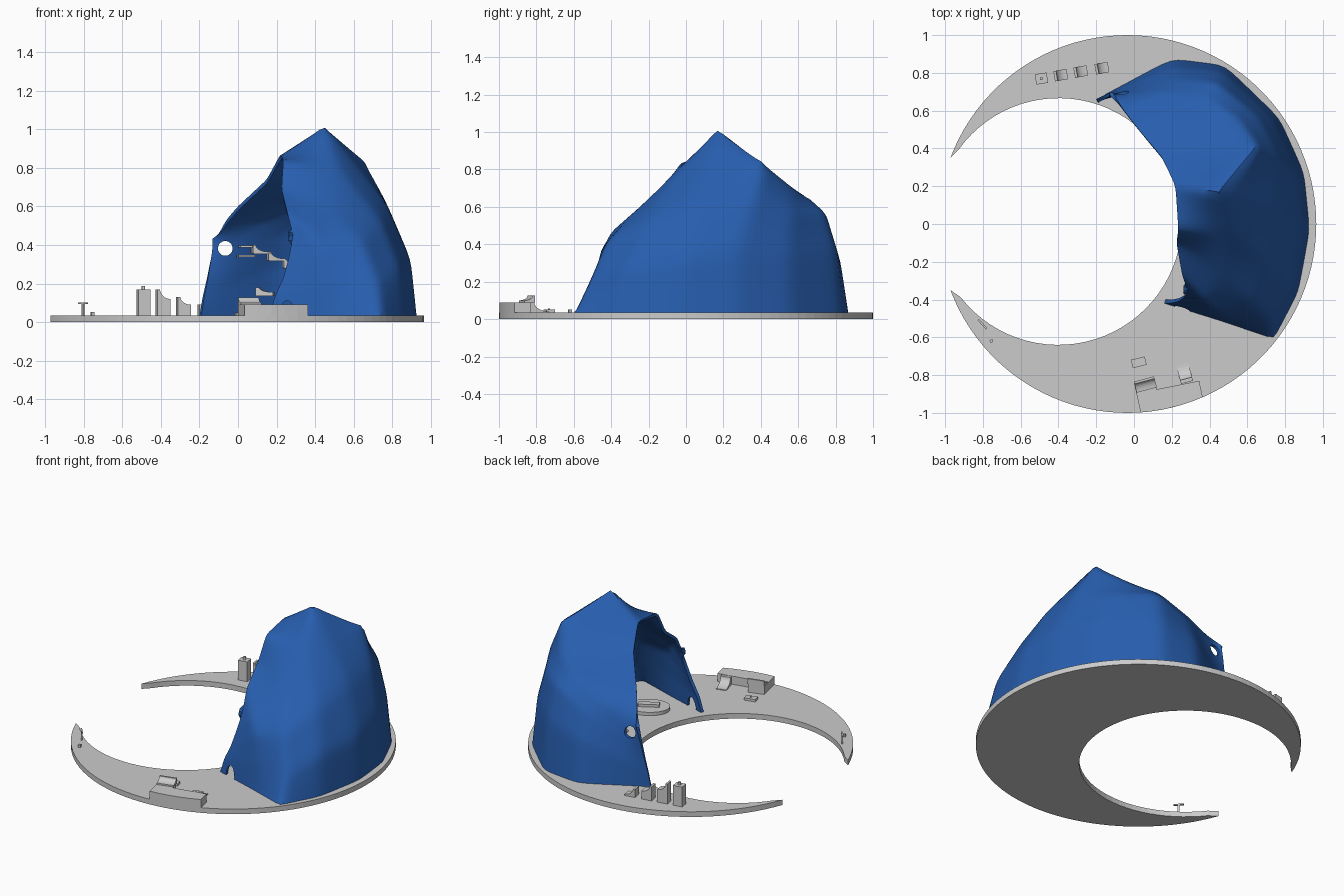
import bpy, math
from math import sin, cos, radians

if "Cube" in bpy.data.objects:
    bpy.data.objects.remove(bpy.data.objects["Cube"])

FLOOR = 0.035


def mesh_object(name, verts, faces):
    me = bpy.data.meshes.new(name)
    me.from_pydata(verts, [], faces)
    me.update()
    ob = bpy.data.objects.new(name, me)
    bpy.context.collection.objects.link(ob)
    return ob


def prism(name, outline, z0, z1):
    """Counter-clockwise xy outline extruded upward."""
    n = len(outline)
    verts = [(x, y, z0) for x, y in outline] + [(x, y, z1) for x, y in outline]
    faces = [tuple(reversed(range(n))), tuple(range(n, 2 * n))]
    faces += [(i, (i + 1) % n, n + (i + 1) % n, n + i) for i in range(n)]
    return mesh_object(name, verts, faces)


def box(name, loc, size, turn=0):
    a, b, c = (s / 2 for s in size)
    ob = prism(name, [(-a, -b), (a, -b), (a, b), (-a, b)], -c, c)
    ob.location = loc
    ob.rotation_euler.z = radians(turn)
    return ob


def scoop(name, x, y, z, length, width, high, low, turn):
    """Block whose top sweeps down in a hollow curve along local +x."""
    a, w = length / 2, width / 2
    prof = [(-a, 0), (a, 0)]
    for k in range(9):
        t = radians(90 * k / 8)
        prof.append((a - length * 0.8 * sin(t), high - (high - low) * cos(t)))
    prof.append((-a, high))
    n = len(prof)
    verts = [(px, s, pz) for s in (-w, w) for px, pz in prof]
    faces = [tuple(range(n)), tuple(reversed(range(n, 2 * n)))]
    faces += [(i, n + i, n + (i + 1) % n, (i + 1) % n) for i in range(n)]
    ob = mesh_object(name, verts, faces)
    ob.location = (x, y, z)
    ob.rotation_euler.z = radians(turn)
    return ob


def disc(name, loc, radius, depth, rot=(0, 0, 0), scale=(1, 1, 1)):
    bpy.ops.mesh.primitive_cylinder_add(vertices=32, radius=radius, depth=depth, location=loc, rotation=rot)
    ob = bpy.context.object
    ob.name = name
    ob.scale = scale
    return ob


# Crescent base: outer arc, then inner arc back
outline = []
for i in range(97):
    t = radians(-159.5 + 319 * i / 96)
    outline.append((-0.035 + cos(t), sin(t)))
a0, a1 = math.atan2(0.335, -0.557), math.atan2(-0.365, -0.557)
for i in range(1, 64):
    f = i / 64
    t, r = a0 + (a1 - a0) * f, 0.65 + 0.006 * f
    outline.append((-0.400 + r * cos(t), 0.015 + r * sin(t)))
prism("crescent_base", outline, 0, FLOOR)

# Mountain shell: ribs from the outer foot up to the edge of the opening
front_ribs = [
    [(.16, -.42, .03), (.19, -.42, .13), (.235, -.41, .23), (.265, -.39, .34), (.285, -.36, .45)],
    [(.45, -.51, .03), (.45, -.49, .2), (.44, -.46, .36), (.38, -.41, .46), (.255, -.27, .57)],
    [(.74, -.61, .03), (.72, -.52, .2), (.64, -.42, .42), (.45, -.25, .60), (.225, -.1, .69)],
    [(.87, -.36, .03), (.84, -.32, .28), (.74, -.2, .53), (.5, -.04, .8), (.235, -.03, .84)],
    [(.93, -.03, .03), (.9, 0, .32), (.77, .08, .62), (.44, .17, 1.035), (.22, .2, .87)],
]
back_ribs = [
    [(.9, .27, .03), (.865, .28, .36), (.765, .36, .63), (.66, .41, .85), (.15, .35, .74)],
    [(.77, .56, .03), (.74, .55, .34), (.66, .57, .56), (.53, .57, .715), (.075, .44, .67)],
    [(.48, .84, .03), (.47, .81, .36), (.44, .75, .575), (.36, .67, .64), (0, .53, .6)],
    [(.2, .875, .03), (.2, .83, .3), (.19, .77, .44), (.13, .7, .53), (-.06, .61, .53)],
    [(-.2, .66, .03), (-.183, .67, .13), (-.16, .68, .23), (-.14, .69, .33), (-.115, .7, .43)],
]
ribs = front_ribs + back_ribs
verts = [p for rib in ribs for p in rib]
faces = [(i * 5 + j, i * 5 + 5 + j, i * 5 + 6 + j, i * 5 + 1 + j)
         for i in range(len(ribs) - 1) for j in range(4)]
shell = mesh_object("mountain_shell", verts, faces)
for d in shell.data.attributes.new("crease_edge", 'FLOAT', 'EDGE').data:
    d.value = 0.43
# Keep the summit, shoulder and foot corner pointed
corners = shell.data.attributes.new("crease_vert", 'FLOAT', 'POINT').data
for i in (10, 23, 28):
    corners[i].value = 0.6
sub = shell.modifiers.new("rounding", 'SUBSURF')
sub.levels = sub.render_levels = 3
sub.boundary_smooth = 'PRESERVE_CORNERS'
sol = shell.modifiers.new("thickness", 'SOLIDIFY')
sol.thickness, sol.offset = 0.02, -1

# Round window in the back leg and arched doorway in the front leg
cutters = [
    disc("window_cutter", (-.066, .71, .382), .038, .3, (radians(90), 0, 0)),
    disc("door_cutter", (.255, -.44, .03), .04, .24, (radians(90), 0, 0), (1, 2, 1)),
]
bpy.context.view_layer.objects.active = shell
for c in cutters:
    c.hide_render = True
    m = shell.modifiers.new(c.name, 'BOOLEAN')
    m.operation, m.object, m.solver = 'DIFFERENCE', c, 'EXACT'
for m in list(shell.modifiers):
    bpy.ops.object.modifier_apply(modifier=m.name)
for c in cutters:
    bpy.data.objects.remove(c)
bpy.ops.object.select_all(action='DESELECT')
shell.select_set(True)
bpy.ops.object.shade_smooth_by_angle(angle=radians(35))
blue = bpy.data.materials.new("blue")
blue.diffuse_color = (0.02, 0.11, 0.42, 1)
blue.use_nodes = True
blue.node_tree.nodes["Principled BSDF"].inputs["Base Color"].default_value = blue.diffuse_color
shell.data.materials.clear()
shell.data.materials.append(blue)

# Ledges stepping down the inside of the back wall
for i, (x, y, z) in enumerate([(.03, .65, .34), (.11, .67, .355), (.19, .69, .32), (.27, .7, .28)]):
    if i:
        scoop(f"ledge_{i}", x, y, z, .075, .06, .045, .01, 10)
    box(f"ledge_slab_{i}", (x + .01, y, z + .003), (.085, .065, .012), 10)
box("window_shelf", (.04, .65, .392), (.065, .05, .01), 10)
scoop("lower_ledge", .14, .62, .135, .09, .09, .045, .02, -5)

# Rounded floor plate with a raised bar inside the cave
disc("floor_plate", (.46, -.26, FLOOR + .01), .13, .025, (0, 0, radians(30)), (1, .75, 1))
box("floor_bar", (.46, -.26, FLOOR + .03), (.13, .04, .02), 30)

# Row of stepped blocks on the back arm
box("tall_block", (-.49, .77, FLOOR + .067), (.063, .055, .134), 9)
disc("tall_block_knob", (-.49, .77, .178), .009, .02)
for i, (x, y, high, low) in enumerate([(-.388, .788, .134, .085), (-.282, .807, .095, .055), (-.17, .825, .055, .01)]):
    scoop(f"stepped_block_{i + 1}", x, y, FLOOR, .07, .055, high, low, 10)

# Kerb on the front rim with a raised step and a ramp
rim = [(-.035 + cos(radians(t)), sin(radians(t))) for t in (-86, -82, -78, -74, -70, -66.5)]
prism("front_kerb", rim + [(.345, -.83), (.12, -.875), (.1, -.81), (0, -.84)], FLOOR, .09)
scoop("kerb_step", .06, -.85, .09, .06, .11, .037, .01, -75)
scoop("kerb_ramp", .268, -.79, FLOOR, .1, .065, .055, .005, 105)

# Small pad, sign post and cube on the front arm
box("small_pad", (.025, -.732, FLOOR + .008), (.075, .045, .016), 14)
disc("pad_stud", (.025, -.732, .054), .005, .008)
box("sign_post", (-.803, -.53, .065), (.01, .01, .06), -48)
box("sign_bar", (-.803, -.53, .098), (.065, .01, .008), -48)
box("small_cube", (-.755, -.62, .043), (.016, .016, .018), 20)
